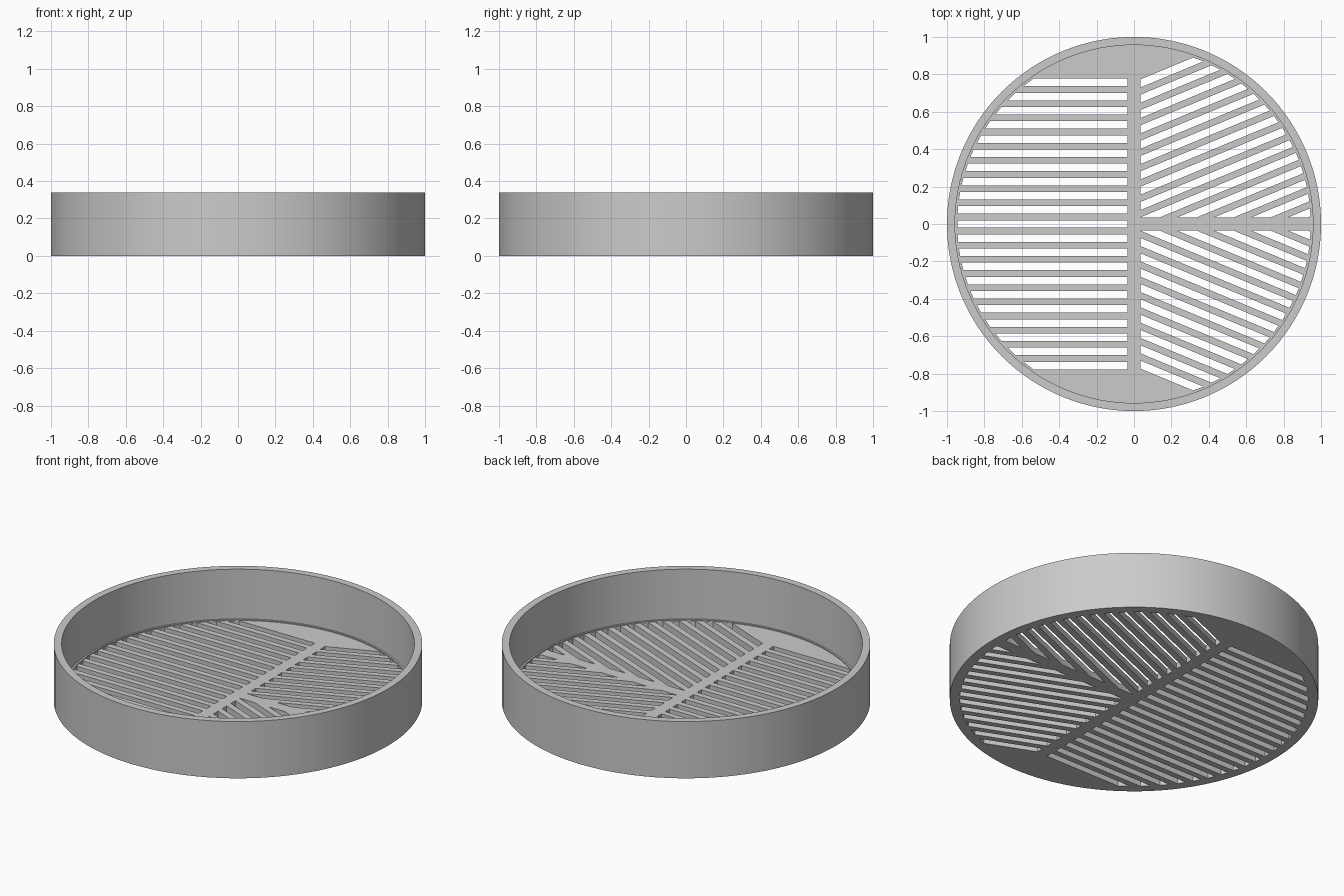
import bpy, bmesh, math
from mathutils import Matrix, Vector

cube = bpy.data.objects.get("Cube")
if cube:
    bpy.data.objects.remove(cube, do_unlink=True)

SEGMENTS = 128
HEIGHT = 0.34
WALL_R, LEDGE_R = 0.957, 0.947
LEDGE_Z, FLOOR_Z = 0.043, 0.037
PITCH, SLOT_W = 0.0757, 0.04
RIB = 0.035            # half width of the solid ribs between the slot fields

grey = bpy.data.materials.new("plain grey")
grey.use_nodes = True
colour = (0.6, 0.6, 0.6, 1)
grey.diffuse_color = colour
grey.node_tree.nodes["Principled BSDF"].inputs["Base Color"].default_value = colour


def make_object(name, bm):
    bmesh.ops.recalc_face_normals(bm, faces=bm.faces)
    mesh = bpy.data.meshes.new(name)
    bm.to_mesh(mesh)
    bm.free()
    mesh.materials.append(grey)
    obj = bpy.data.objects.new(name, mesh)
    bpy.context.collection.objects.link(obj)
    return obj


def lathe(profile):
    """Closed solid of revolution, capped at both ends of the profile."""
    bm = bmesh.new()
    rings = []
    for r, z in profile:
        angles = [2 * math.pi * i / SEGMENTS for i in range(SEGMENTS)]
        rings.append([bm.verts.new((r * math.cos(a), r * math.sin(a), z)) for a in angles])
    for low, high in zip(rings, rings[1:]):
        for i in range(SEGMENTS):
            j = (i + 1) % SEGMENTS
            bm.faces.new((low[i], low[j], high[j], high[i]))
    bm.faces.new(rings[0])
    bm.faces.new(rings[-1])
    return bm


def add_slots(bm, angle, indices, limits):
    """Parallel slots ending on the floor circle, trimmed by limit planes."""
    end_r = LEDGE_R - 0.002
    for k in indices:
        lo, hi = k * PITCH - SLOT_W / 2, k * PITCH + SLOT_W / 2
        u_lo, u_hi = (math.sqrt(end_r ** 2 - v ** 2) for v in (lo, hi))
        part = bmesh.new()
        corners = [(-1, lo), (u_lo, lo), (u_hi, hi), (-1, hi)]
        part.faces.new([part.verts.new((u, v, -0.1)) for u, v in corners])
        bmesh.ops.rotate(part, verts=part.verts, matrix=Matrix.Rotation(angle, 3, 'Z'))
        for normal in limits:
            n = Vector(normal)
            bmesh.ops.bisect_plane(part, geom=part.verts[:] + part.edges[:] + part.faces[:],
                                   plane_co=n * RIB, plane_no=n, clear_inner=True)
        walls = bmesh.ops.extrude_face_region(part, geom=part.faces[:])
        top = [g for g in walls["geom"] if isinstance(g, bmesh.types.BMVert)]
        bmesh.ops.translate(part, verts=top, vec=(0, 0, 0.25))
        temp = bpy.data.meshes.new("slot")
        part.to_mesh(temp)
        part.free()
        bm.from_mesh(temp)
        bpy.data.meshes.remove(temp)


# Round tray: outer wall, rim, inner wall, small ledge and floor
tray = make_object("slotted_tray", lathe([
    (1, 0), (1, HEIGHT), (WALL_R, HEIGHT), (WALL_R, LEDGE_Z),
    (LEDGE_R, LEDGE_Z), (LEDGE_R, FLOOR_Z)]))

# Slot fields: straight on the right half, slanted on the two left quarters
slots = bmesh.new()
slant = math.radians(22.5)
add_slots(slots, math.pi, range(-10, 11), [(-1, 0, 0)])
add_slots(slots, slant, range(-4, 10), [(1, 0, 0), (0, 1, 0)])
add_slots(slots, -slant, range(-9, 5), [(1, 0, 0), (0, -1, 0)])
cutter = make_object("slot_cutter", slots)
cutter.hide_render = True

# Cut the slots through the floor
cut = tray.modifiers.new("slots", 'BOOLEAN')
cut.operation = 'DIFFERENCE'
cut.solver = 'EXACT'
cut.object = cutter
bpy.ops.object.select_all(action='DESELECT')
bpy.context.view_layer.objects.active = tray
tray.select_set(True)
bpy.ops.object.modifier_apply(modifier=cut.name)
bpy.data.objects.remove(cutter, do_unlink=True)
bpy.ops.object.shade_smooth_by_angle(angle=math.radians(30))
